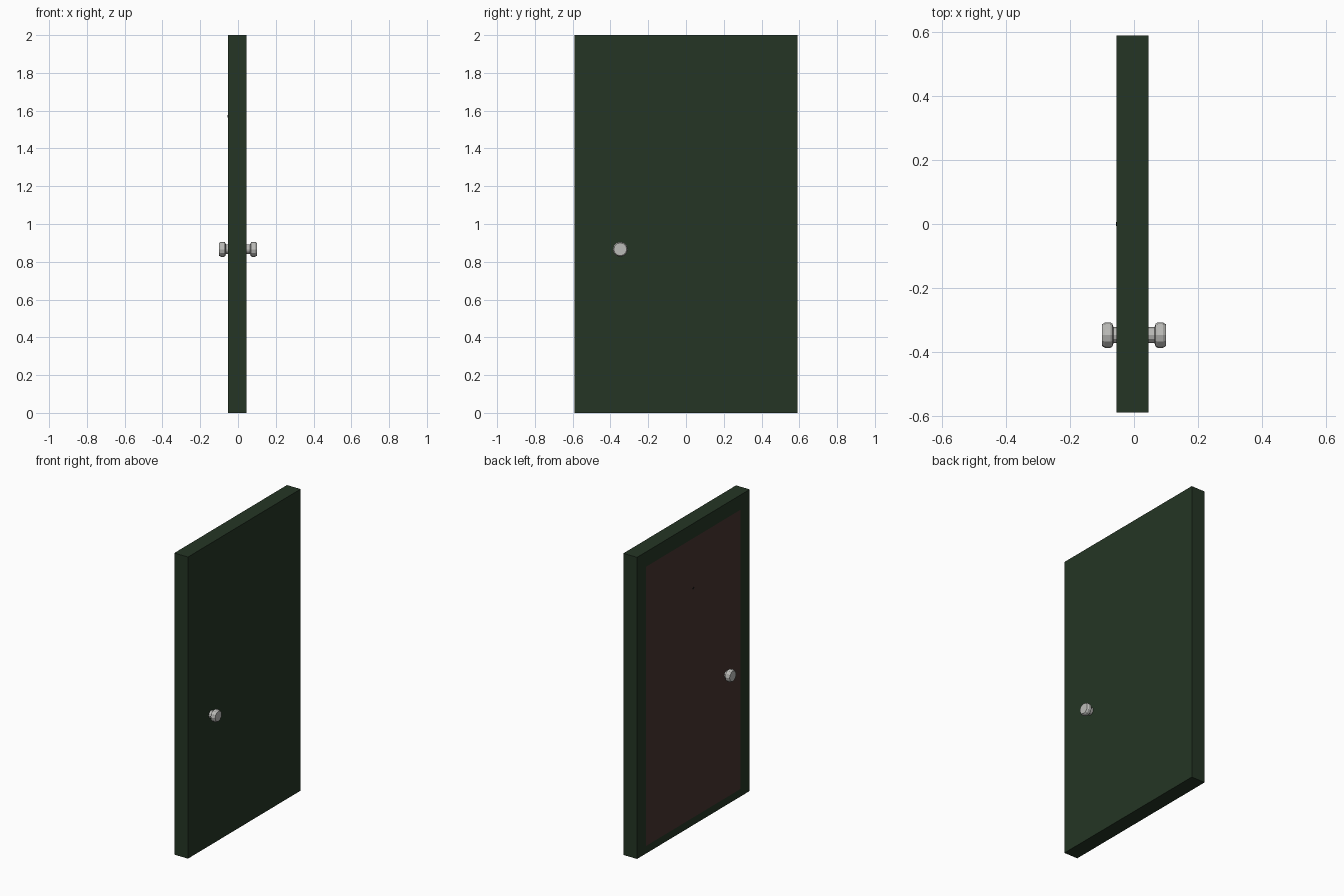
import bpy, bmesh, math
from mathutils import Matrix

if "Cube" in bpy.data.objects:
    bpy.data.objects.remove(bpy.data.objects["Cube"])


def material(name, rgb):
    m = bpy.data.materials.new(name)
    m.diffuse_color = (*rgb, 1)
    m.use_nodes = True
    m.node_tree.nodes["Principled BSDF"].inputs["Base Color"].default_value = m.diffuse_color
    return m


GREEN = material("dark_green_paint", (0.018, 0.036, 0.018))
BROWN = material("brown_panel", (0.064, 0.035, 0.030))
METAL = material("grey_metal", (0.50, 0.50, 0.48))
BLACK = material("black_lens", (0.01, 0.01, 0.01))


def make_object(name, bm, mats):
    bmesh.ops.recalc_face_normals(bm, faces=bm.faces)
    me = bpy.data.meshes.new(name)
    bm.to_mesh(me)
    bm.free()
    for m in mats:
        me.materials.append(m)
    ob = bpy.data.objects.new(name, me)
    bpy.context.collection.objects.link(ob)
    return ob


# Door slab, with a brown panel inset flush in its -x face
X0, X1 = -0.054, 0.046
bm = bmesh.new()
bmesh.ops.create_cube(bm, size=1)
for v in bm.verts:
    v.co = (X1 if v.co.x > 0 else X0, math.copysign(0.59, v.co.y), 2 if v.co.z > 0 else 0)
bm.normal_update()
inner = min(bm.faces, key=lambda f: f.calc_center_median().x)
bmesh.ops.inset_region(bm, faces=[inner], thickness=0.09)
for v in inner.verts:
    v.co = (X0, math.copysign(0.496, v.co.y), 1.902 if v.co.z > 1 else 0.05)
inner.material_index = 1
make_object("door_slab", bm, [GREEN, BROWN])


# Lathed knobs, one on each side: profile of (distance from centre, radius)
def knob(name, side, start):
    profile = [(start, 0.025), (0.064, 0.025), (0.068, 0.036), (0.074, 0.040),
               (0.090, 0.040), (0.100, 0.034)]
    n = 12
    bm = bmesh.new()
    rings = []
    for x, r in profile:
        rings.append([bm.verts.new((side * x,
                                    -0.348 + r * math.cos(2 * math.pi * i / n),
                                    0.866 + r * math.sin(2 * math.pi * i / n)))
                      for i in range(n)])
    for a, b in zip(rings, rings[1:]):
        for i in range(n):
            j = (i + 1) % n
            bm.faces.new((a[i], a[j], b[j], b[i]))
    bm.faces.new(rings[0])
    bm.faces.new(rings[-1])
    make_object(name, bm, [METAL])


knob("outer_knob", 1, 0.045)
knob("inner_knob", -1, 0.053)

# Tiny peephole on the panel side
bm = bmesh.new()
bmesh.ops.create_cone(bm, cap_ends=True, segments=8, radius1=0.007, radius2=0.007, depth=0.004,
                      matrix=Matrix.Translation((X0, 0, 1.57)) @ Matrix.Rotation(math.pi / 2, 4, 'Y'))
make_object("peephole", bm, [BLACK])
